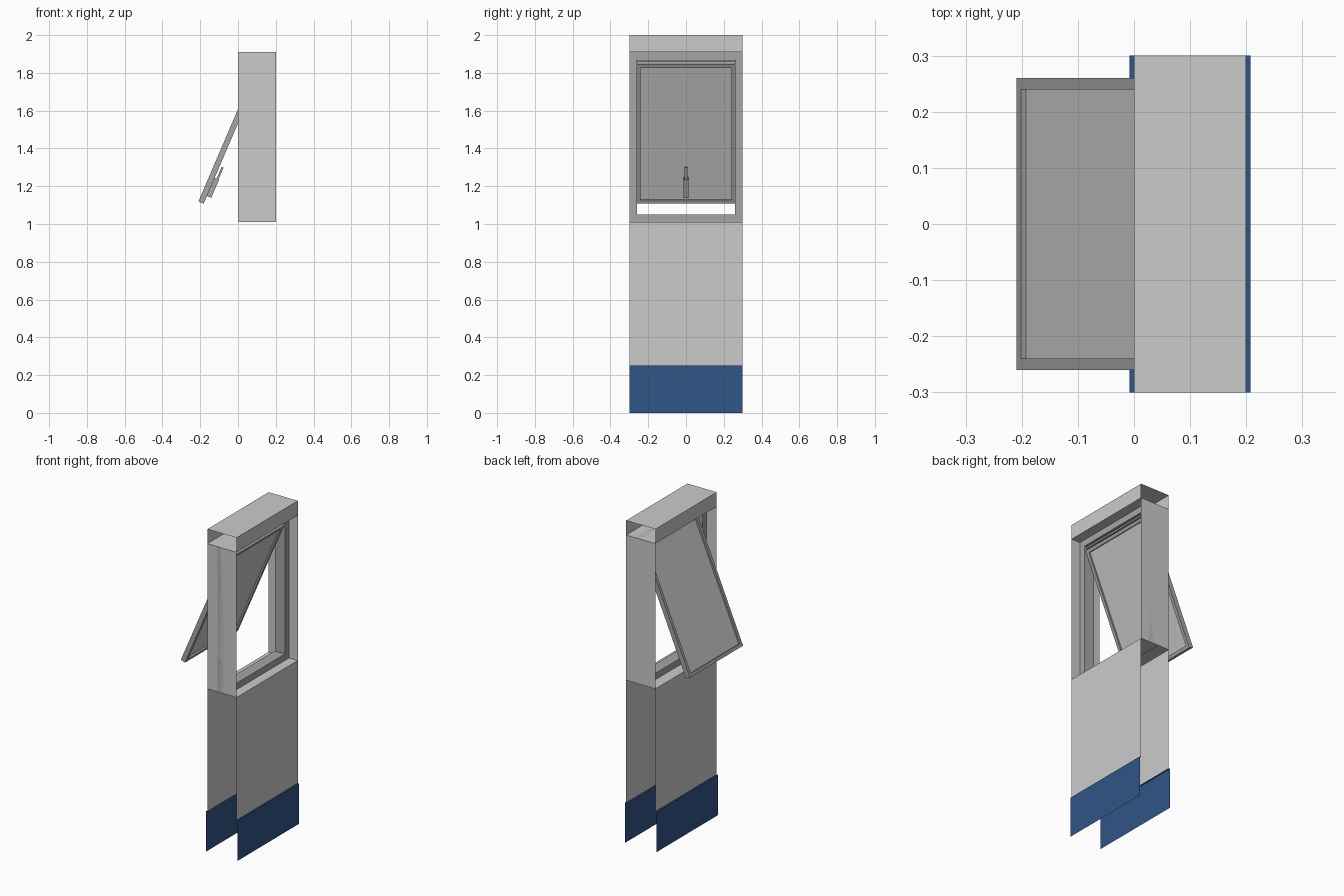
import bpy, math
from mathutils import Matrix

if "Cube" in bpy.data.objects:
    bpy.data.objects.remove(bpy.data.objects["Cube"])

def material(name, rgb):
    m = bpy.data.materials.new(name)
    m.diffuse_color = (*rgb, 1)
    m.use_nodes = True
    m.node_tree.nodes["Principled BSDF"].inputs["Base Color"].default_value = m.diffuse_color
    return m

BLUE = material("blue_paint", (0.03, 0.09, 0.24))
DARK = material("dark_grey", (0.38, 0.38, 0.38))

def make(name, verts, faces, mat=None, matrix=None):
    me = bpy.data.meshes.new(name)
    me.from_pydata(verts, [], faces)
    ob = bpy.data.objects.new(name, me)
    bpy.context.collection.objects.link(ob)
    if mat:
        me.materials.append(mat)
    if matrix:
        ob.matrix_world = matrix
    return ob

def strip(name, profile, mat=None, w=0.3):
    """Sheet following an (x, z) profile, swept across y."""
    v = [(x, y, z) for x, z in profile for y in (w, -w)]
    f = [(2*i, 2*i+1, 2*i+3, 2*i+2) for i in range(len(profile) - 1)]
    return make(name, v, f, mat)

def box(name, x, y, z, mat=None, matrix=None):
    v = [(a, b, c) for a in x for b in y for c in z]
    f = [(0, 1, 3, 2), (4, 6, 7, 5), (0, 4, 5, 1), (2, 3, 7, 6), (0, 2, 6, 4), (1, 5, 7, 3)]
    return make(name, v, f, mat, matrix)

def ring(name, x, half, z, t, mat=None, matrix=None):
    """Rectangular frame in the y-z plane with border t and depth along x."""
    def loop(px, d):
        h = half - d
        return [(px, -h, z[0]+d), (px, h, z[0]+d), (px, h, z[1]-d), (px, -h, z[1]-d)]
    v = loop(x[0], 0) + loop(x[1], 0) + loop(x[1], t) + loop(x[0], t)
    f = [(4*k+i, 4*k+(i+1) % 4, 4*((k+1) % 4)+(i+1) % 4, 4*((k+1) % 4)+i)
         for k in range(4) for i in range(4)]
    return make(name, v, f, mat, matrix)

# Wall sheets, open at both ends
strip("wall_outer", [(0, 0.25), (0, 1.01)])
strip("wall_inner", [(0.2, 1.01), (0.2, 0.25)])
strip("wall_top", [(0, 1.91), (0, 2), (0.2, 2), (0.2, 1.91)])

# Blue skirting with a small ledge
strip("skirting_outer", [(-0.008, 0), (-0.008, 0.25), (0, 0.25)], BLUE)
strip("skirting_inner", [(0.2, 0.25), (0.208, 0.25), (0.208, 0)], BLUE)

# Window reveal: four thin sides around the opening
c = [(-0.3, 1.01), (0.3, 1.01), (0.3, 1.91), (-0.3, 1.91)]
make("window_reveal", [(x, y, z) for x in (0, 0.2) for y, z in c],
     [(i, (i+1) % 4, 4+(i+1) % 4, 4+i) for i in range(4)])

# Fixed window frame and hinge bar
ring("window_frame", (0.07, 0.14), 0.3, (1.01, 1.91), 0.04, DARK)
box("hinge_bar", (0.095, 0.125), (-0.26, 0.26), (1.858, 1.868), DARK)

# Tilted sash, built in its own frame: x = inward, z = up the sash
tilt = Matrix.Translation((-0.182, 0, 1.108)) @ Matrix.Rotation(math.radians(23.2), 4, 'Y')
ring("sash_frame", (-0.03, 0), 0.26, (0, 0.8), 0.02, DARK, tilt)
box("sash_pane", (-0.02, -0.01), (-0.24, 0.24), (0.02, 0.78), None, tilt)

# Handle
box("handle_base", (-0.01, 0.025), (-0.013, 0.013), (0.044, 0.148), DARK, tilt)
box("handle_lever", (0.011, 0.022), (-0.008, 0.008), (0.148, 0.216), DARK, tilt)
